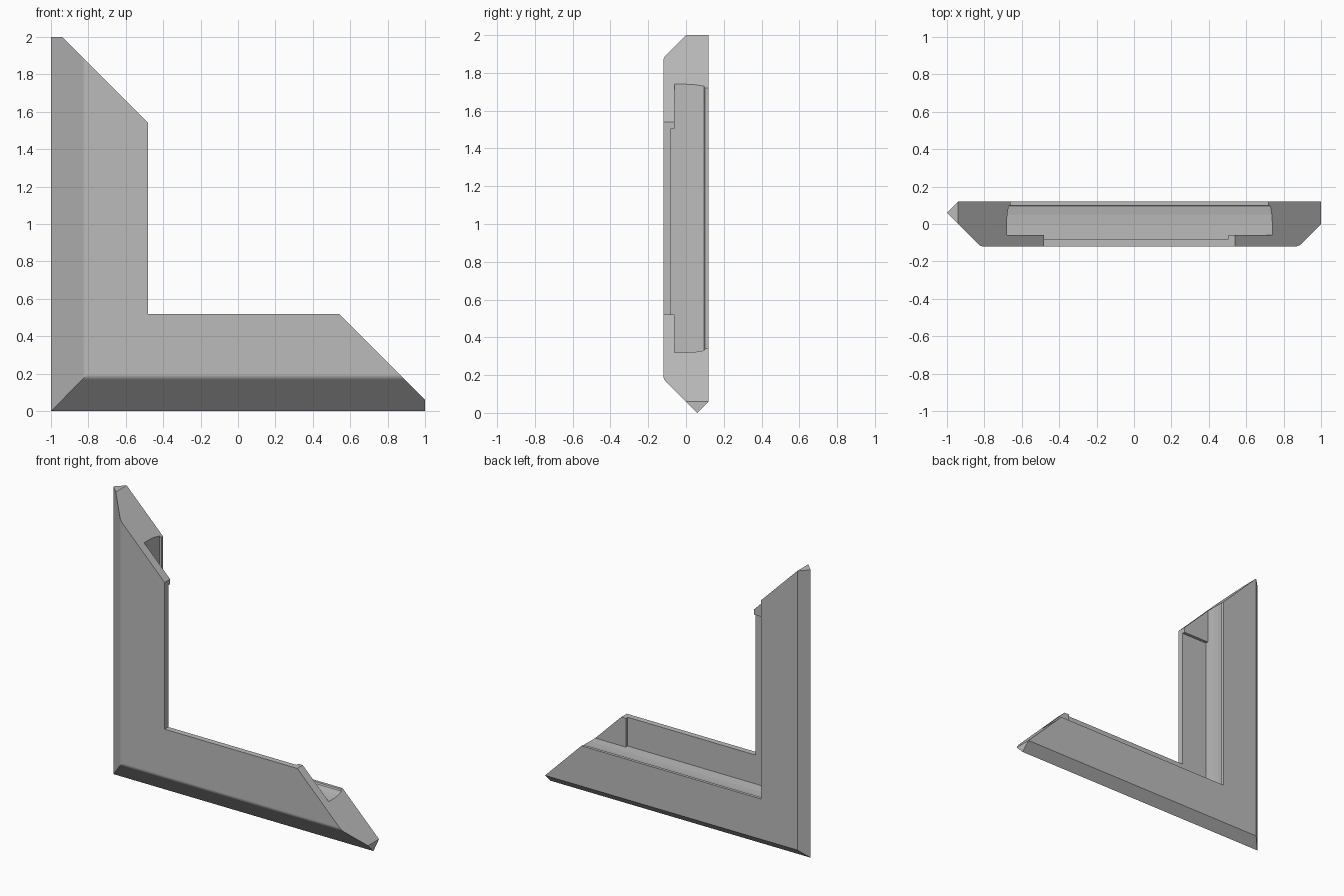
import bpy
import bmesh
from math import sin, cos, radians
from mathutils import Vector

cube = bpy.data.objects.get("Cube")
if cube:
    bpy.data.objects.remove(cube, do_unlink=True)

grey = bpy.data.materials.new("plain grey")
grey.use_nodes = True
colour = (0.5, 0.5, 0.5, 1)
grey.diffuse_color = colour
grey.node_tree.nodes["Principled BSDF"].inputs["Base Color"].default_value = colour

REACH = 2.06      # length of each arm along its outer edge before trimming
LIP = 0.52        # full width of an arm
FLOOR = 0.32      # depth of the rebate floor from the outer edge


def finish(bm, name):
    bmesh.ops.recalc_face_normals(bm, faces=bm.faces)
    mesh = bpy.data.meshes.new(name)
    bm.to_mesh(mesh)
    bm.free()
    mesh.materials.append(grey)
    obj = bpy.data.objects.new(name, mesh)
    bpy.context.collection.objects.link(obj)
    return obj


def upright(x, z):
    """Swap a point of the lower arm onto the upright arm."""
    return z - 1, x + 1


# Moulding section: (distance from outer edge, y)
radius = 0.04
centre = Vector((0.18 + radius * 0.414, -0.12 + radius))
fillet = [(centre.x - radius * sin(radians(a)), centre.y - radius * cos(radians(a)))
          for a in (45, 36, 27, 18, 9, 0)]
section = [(0, 0.06)] + fillet + [
    (LIP, -0.12), (LIP, -0.08), (FLOOR, -0.08), (FLOOR, 0.0),
    (0.323, 0.05), (0.33, 0.095), (0.34, 0.1), (0.34, 0.12), (0.06, 0.12)]

# Sweep the section: upright end, mitred corner, lower end
bm = bmesh.new()
rings = []
for place in (lambda d: upright(REACH - 1 - d, d),
              lambda d: (d - 1, d),
              lambda d: (REACH - 1 - d, d)):
    ring = []
    for d, y in section:
        x, z = place(d)
        ring.append(bm.verts.new((x, y, z)))
    rings.append(ring)
n = len(section)
for a, b in zip(rings, rings[1:]):
    for i in range(n):
        j = (i + 1) % n
        bm.faces.new((a[i], a[j], b[j], b[i]))
bm.faces.new(rings[0])
bm.faces.new(rings[-1])

# Trim the sharp tips square
for point, normal in (((1, 0, 0), (1, 0, 0)), ((0, 0, 2), (0, 0, 1))):
    cut = bmesh.ops.bisect_plane(bm, geom=bm.verts[:] + bm.edges[:] + bm.faces[:],
                                 plane_co=point, plane_no=normal, clear_outer=True)
    edges = [e for e in cut["geom_cut"] if isinstance(e, bmesh.types.BMEdge)]
    bmesh.ops.contextual_create(bm, geom=edges)
finish(bm, "corner_moulding")

# Raised ledges closing the shallow pocket at both arm ends
outline = [(0.505, FLOOR), (0.505, LIP), (REACH - 1 - LIP, LIP), (REACH - 1 - FLOOR, FLOOR)]
for name, swap in (("lower_end_ledge", False), ("upright_end_ledge", True)):
    bm = bmesh.new()
    corners = [upright(x, z) if swap else (x, z) for x, z in outline]
    base = bm.faces.new([bm.verts.new((x, -0.08, z)) for x, z in corners])
    top = bmesh.ops.extrude_face_region(bm, geom=[base], use_keep_orig=True)["geom"]
    bmesh.ops.translate(bm, vec=(0, 0.02, 0),
                        verts=[v for v in top if isinstance(v, bmesh.types.BMVert)])
    finish(bm, name)
